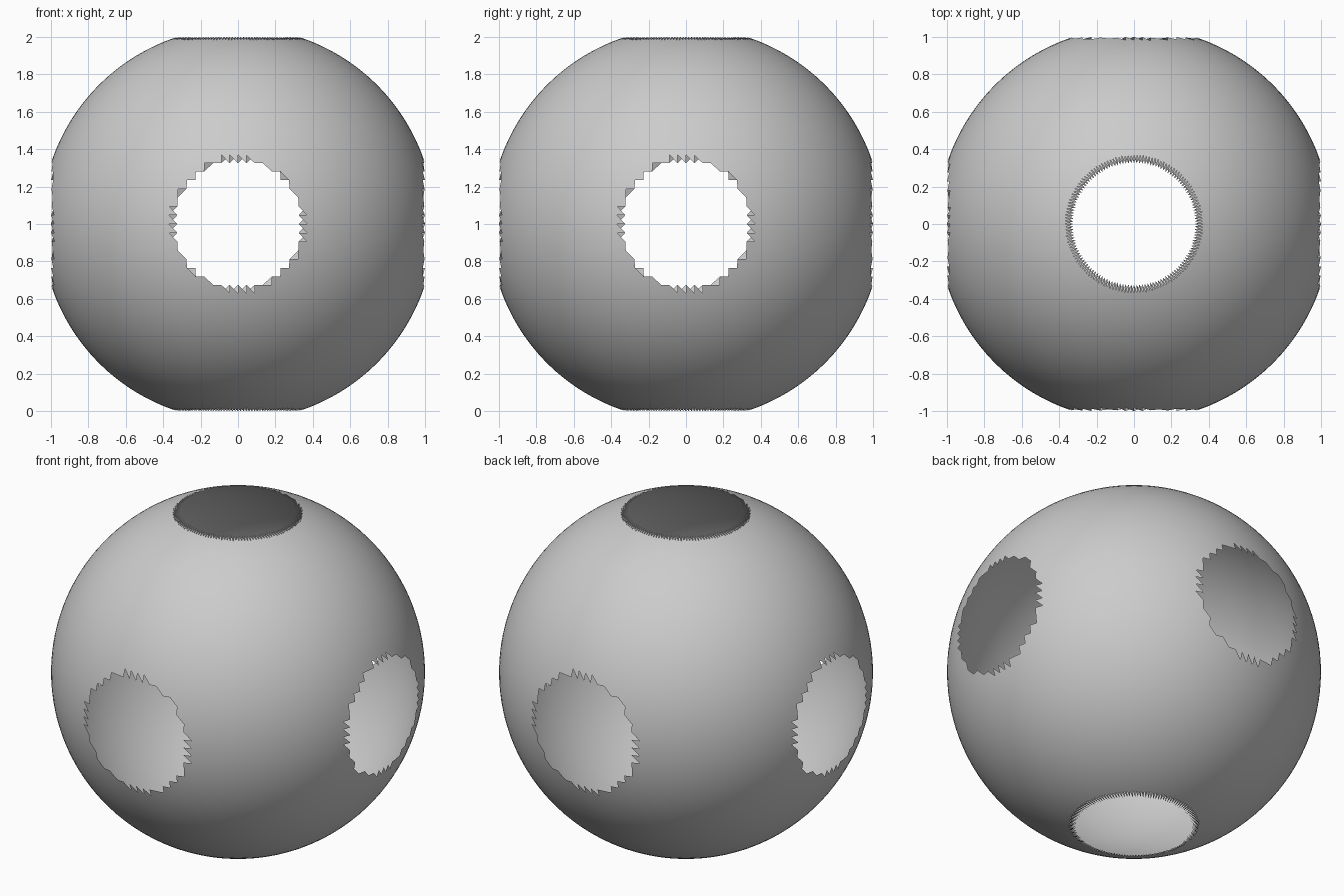
import bpy, bmesh, math
from mathutils import Vector

cube = bpy.data.objects.get("Cube")
if cube:
    bpy.data.objects.remove(cube, do_unlink=True)

SEGMENTS, RINGS = 140, 70
# The polar openings end seven rings from each pole, at one unit from the centre
RADIUS = 1 / math.cos(math.pi * 7 / RINGS)
HOLE = RADIUS / 3

# Plain grey surface
grey = bpy.data.materials.new("plain_grey")
grey.use_nodes = True
colour = (0.6, 0.6, 0.6, 1)
grey.diffuse_color = colour
grey.node_tree.nodes["Principled BSDF"].inputs["Base Color"].default_value = colour

# Thin triangulated sphere
bm = bmesh.new()
bmesh.ops.create_uvsphere(bm, u_segments=SEGMENTS, v_segments=RINGS, radius=RADIUS)
bmesh.ops.triangulate(bm, faces=bm.faces[:], quad_method='FIXED')


def in_hole(face):
    """True when the face lies inside one of the six round axis openings."""
    c = face.calc_center_median()
    return any(math.hypot(c[(i + 1) % 3], c[(i + 2) % 3]) < HOLE for i in range(3))


# Six openings with saw-toothed rims
bmesh.ops.delete(bm, geom=[f for f in bm.faces if in_hole(f)], context='FACES')
bmesh.ops.translate(bm, verts=bm.verts[:], vec=Vector((0, 0, 1)))
for face in bm.faces:
    face.smooth = True

mesh = bpy.data.meshes.new("hollow_sphere")
bm.to_mesh(mesh)
bm.free()
mesh.materials.append(grey)
shell = bpy.data.objects.new("hollow_sphere", mesh)
bpy.context.collection.objects.link(shell)
